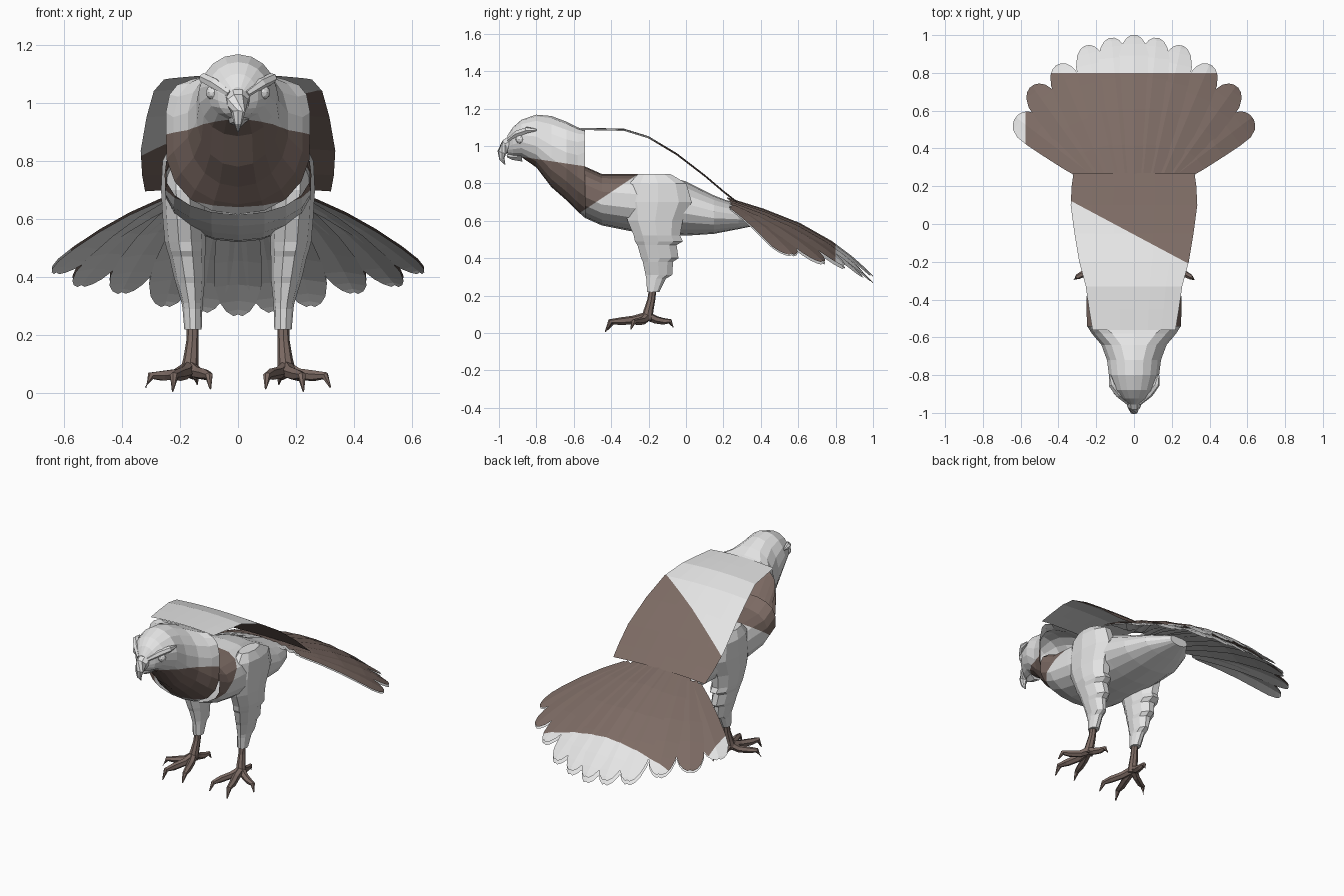
import bpy, bmesh, math
from mathutils import Vector

if "Cube" in bpy.data.objects:
    bpy.data.objects.remove(bpy.data.objects["Cube"])

def material(name, col):
    m = bpy.data.materials.new(name)
    m.diffuse_color = (*col, 1)
    m.use_nodes = True
    m.node_tree.nodes["Principled BSDF"].inputs["Base Color"].default_value = m.diffuse_color
    return m

LIGHT = material("pale grey plumage", (0.78, 0.78, 0.78))
BROWN = material("brown plumage", (0.205, 0.148, 0.128))

def finish(name, bm, rule=None, cuts=(), normals=True):
    """Cut along colour borders, colour faces by rule (True = brown), make the object."""
    for co, no in cuts:
        bmesh.ops.bisect_plane(bm, geom=bm.verts[:] + bm.edges[:] + bm.faces[:],
                               plane_co=co, plane_no=no, dist=1e-5)
    if normals:
        bmesh.ops.recalc_face_normals(bm, faces=bm.faces[:])
    for f in bm.faces:
        f.material_index = int(bool(rule and rule(f.calc_center_median())))
    me = bpy.data.meshes.new(name)
    bm.to_mesh(me)
    bm.free()
    me.materials.append(LIGHT)
    me.materials.append(BROWN)
    ob = bpy.data.objects.new(name, me)
    bpy.context.collection.objects.link(ob)
    return ob

def skin(bm, rings, closed=True, caps=(True, True)):
    vs = [[bm.verts.new(p) for p in r] for r in rings]
    n = len(vs[0])
    for a, b in zip(vs, vs[1:]):
        for i in range(n if closed else n - 1):
            j = (i + 1) % n
            bm.faces.new((a[i], a[j], b[j], b[i]))
    if closed and caps[0]:
        bm.faces.new(vs[0])
    if closed and caps[1]:
        bm.faces.new(vs[-1])

def spow(v, e):
    return math.copysign(abs(v) ** e, v)

def section(y, top, bot, hw, n=2.0, sides=18):
    """Upright body section, boxier above (exponent n) than below."""
    pts, zc, h = [], (top + bot) / 2, (top - bot) / 2
    for i in range(sides):
        a = 2 * math.pi * (i + 0.5) / sides
        e = 2 / (n if math.sin(a) > 0 else 2.1)
        pts.append((hw * spow(math.cos(a), e), y, zc + h * spow(math.sin(a), e)))
    return pts

def tube(bm, path, sides=6):
    """Tapered tube through (x, y, z, radius) points."""
    P = [Vector(p[:3]) for p in path]
    rings = []
    for i, p in enumerate(P):
        d = (P[min(i + 1, len(P) - 1)] - P[max(i - 1, 0)]).normalized()
        u = d.cross(Vector((0.3, 0.2, 1)) if abs(d.z) < 0.85 else Vector((1, 0, 0))).normalized()
        v = d.cross(u)
        rings.append([p + path[i][3] * (math.cos(k * math.tau / sides) * u + math.sin(k * math.tau / sides) * v)
                      for k in range(sides)])
    skin(bm, rings)

# --- Head, neck and chest; the brown bib lies between two slanted planes
bib_top = (Vector((0, -0.6, 0.9)), Vector((0, 0.15, 1)))
bib_low = (Vector((0, -0.3, 0.82)), Vector((0, -0.667, 1)))
BIB = (bib_top, bib_low)

def in_bib(c):
    return (c - bib_top[0]).dot(bib_top[1]) < 0 and (c - bib_low[0]).dot(bib_low[1]) > 0

bm = bmesh.new()
skin(bm, [section(*s) for s in (
    (-0.955, 1.055, 0.955, 0.03), (-0.925, 1.10, 0.945, 0.07), (-0.88, 1.14, 0.94, 0.105),
    (-0.80, 1.167, 0.885, 0.135), (-0.72, 1.16, 0.78, 0.145), (-0.64, 1.13, 0.71, 0.175, 2.3),
    (-0.58, 1.10, 0.65, 0.225, 3.2), (-0.54, 1.085, 0.615, 0.25, 5))], caps=(True, False))
finish("head_and_chest", bm, in_bib, BIB)

# --- Belly and rump
bm = bmesh.new()
skin(bm, [section(*s) for s in (
    (-0.54, 0.89, 0.615, 0.25, 3), (-0.45, 0.85, 0.575, 0.255, 3), (-0.30, 0.85, 0.545, 0.25, 3),
    (-0.15, 0.85, 0.525, 0.24, 2.6), (0.0, 0.81, 0.52, 0.22), (0.15, 0.735, 0.53, 0.20),
    (0.28, 0.685, 0.555, 0.15), (0.40, 0.64, 0.58, 0.06))], caps=(False, True))
finish("body", bm, in_bib, BIB)

# --- Hooked beak, lower jaw
bm = bmesh.new()
tube(bm, [(0, -0.92, 1.015, 0.05), (0, -0.96, 1.0, 0.038), (0, -0.985, 0.965, 0.024),
          (0, -0.985, 0.93, 0.014), (0, -0.968, 0.9, 0.003)], 8)
tube(bm, [(0, -0.88, 0.955, 0.04), (0, -0.93, 0.948, 0.024), (0, -0.958, 0.945, 0.006)])
finish("beak", bm)

# --- Eyes and brows
for s, side in ((1, "left"), (-1, "right")):
    bm = bmesh.new()
    bmesh.ops.create_icosphere(bm, subdivisions=2, radius=0.026)
    bmesh.ops.translate(bm, verts=bm.verts[:], vec=(s * 0.085, -0.885, 1.035))
    finish(side + "_eye", bm)
    bm = bmesh.new()
    tube(bm, [(s * 0.03, -0.948, 1.03, 0.012), (s * 0.08, -0.9, 1.065, 0.02),
              (s * 0.118, -0.85, 1.085, 0.018), (s * 0.128, -0.8, 1.085, 0.006)])
    finish(side + "_brow", bm)

# --- Back sheet of folded wings, split diagonally into two colours
rows = ((-0.56, 1.085, 0.22), (-0.45, 1.083, 0.238), (-0.33, 1.08, 0.255), (-0.2, 1.04, 0.29),
        (-0.05, 0.95, 0.315), (0.1, 0.835, 0.335), (0.2, 0.75, 0.33), (0.27, 0.695, 0.32))
bm = bmesh.new()
skin(bm, [[(k * hw, y, z + 0.012 * (1 - k * k)) for k in (-1, -0.66, -0.33, 0, 0.33, 0.66, 1)]
          for y, z, hw in rows], closed=False)
diag = (Vector((-0.03, -0.04, 0)), Vector((0.32, 0.6, 0)))
finish("folded_wings", bm, lambda c: (c - diag[0]).dot(diag[1]) > 0, [diag], normals=False)

# --- Fanned tail feathers: brown above with pale tips, pale below
def tail_z(x, y):
    t = y - 0.25
    return 0.71 - 0.3 * t - (0.44 * t ** 3 if t > 0 else 0) - 0.43 * x * x

PROFILE = ((0, 0.05), (0.25, 0.065), (0.5, 0.075), (0.72, 0.082), (0.86, 0.08),
           (0.94, 0.062), (0.98, 0.04), (1, 0.015))

def feather(bm, base, tip, drop):
    b, d = Vector(base), Vector(tip) - Vector(base)
    side = Vector((d.y, -d.x)).normalized()
    rings = []
    for u, w in PROFILE:
        row = []
        for k in (-1, 0, 1):
            p = b + d * u + side * (w * k)
            row.append((p.x, p.y, tail_z(p.x, p.y) - drop + 0.006 * (1 - abs(k))))
        rings.append(row)
    skin(bm, rings, closed=False)

tips = ((0, 1.0), (0.12, 0.985), (0.25, 0.945), (0.40, 0.845), (0.54, 0.73), (0.625, 0.565))
top, under = bmesh.new(), bmesh.new()
for i, (x, y) in enumerate(tips):
    for s in ((1, -1) if x else (1,)):
        base = (s * x * 0.38, 0.22 + 0.01 * i)
        feather(top, base, (s * x, y), 0.003 * i)
        feather(under, base, (s * x, y), 0.024 + 0.002 * (5 - i))
finish("tail_top", top, lambda c: c.y < 0.8 and c.x > -0.575,
       [(Vector((0, 0.8, 0)), Vector((0, 1, 0))), (Vector((-0.575, 0, 0)), Vector((1, 0, 0)))],
       normals=False)
bmesh.ops.reverse_faces(under, faces=under.faces[:])
finish("tail_underside", under, normals=False)

# --- Feathered thighs, with a ragged rear edge, and clawed feet
THIGH = ((0.85, 0.195, -0.17, 0.04, 0.09), (0.80, 0.195, -0.15, 0.065, 0.16), (0.70, 0.19, -0.15, 0.075, 0.19),
         (0.60, 0.187, -0.165, 0.072, 0.155), (0.52, 0.182, -0.155, 0.07, 0.13), (0.49, 0.178, -0.145, 0.066, 0.135),
         (0.47, 0.175, -0.155, 0.062, 0.11), (0.40, 0.167, -0.14, 0.054, 0.105), (0.38, 0.165, -0.15, 0.05, 0.085),
         (0.31, 0.158, -0.145, 0.036, 0.075), (0.29, 0.157, -0.16, 0.034, 0.055), (0.22, 0.155, -0.175, 0.03, 0.035))
TOES = (((0.14, -0.27, 0.07, 0.021), (0.115, -0.34, 0.065, 0.02), (0.1, -0.39, 0.06, 0.014), (0.095, -0.42, 0.015, 0.003)),
        ((0.18, -0.28, 0.07, 0.023), (0.205, -0.35, 0.062, 0.021), (0.22, -0.405, 0.06, 0.015), (0.225, -0.432, 0.006, 0.003)),
        ((0.21, -0.23, 0.065, 0.021), (0.26, -0.26, 0.06, 0.019), (0.3, -0.28, 0.06, 0.014), (0.318, -0.295, 0.02, 0.003)),
        ((0.16, -0.16, 0.07, 0.021), (0.15, -0.12, 0.062, 0.018), (0.145, -0.085, 0.062, 0.013), (0.14, -0.068, 0.03, 0.003)))
for s, side in ((1, "left"), (-1, "right")):
    bm = bmesh.new()
    skin(bm, [[(s * (cx + rx * math.cos(k * math.tau / 10)), cy + ry * math.sin(k * math.tau / 10), z)
               for k in range(10)] for z, cx, cy, rx, ry in THIGH])
    finish(side + "_thigh", bm)
    bm = bmesh.new()
    tube(bm, [(s * 0.155, -0.175, 0.26, 0.02), (s * 0.157, -0.185, 0.18, 0.021),
              (s * 0.162, -0.2, 0.12, 0.026), (s * 0.168, -0.21, 0.07, 0.032)], 8)
    for toe in TOES:
        tube(bm, [(s * 0.167, -0.205, 0.09, 0.024)] + [(s * x, y, z, r) for x, y, z, r in toe])
    finish(side + "_foot", bm, lambda c: True)
